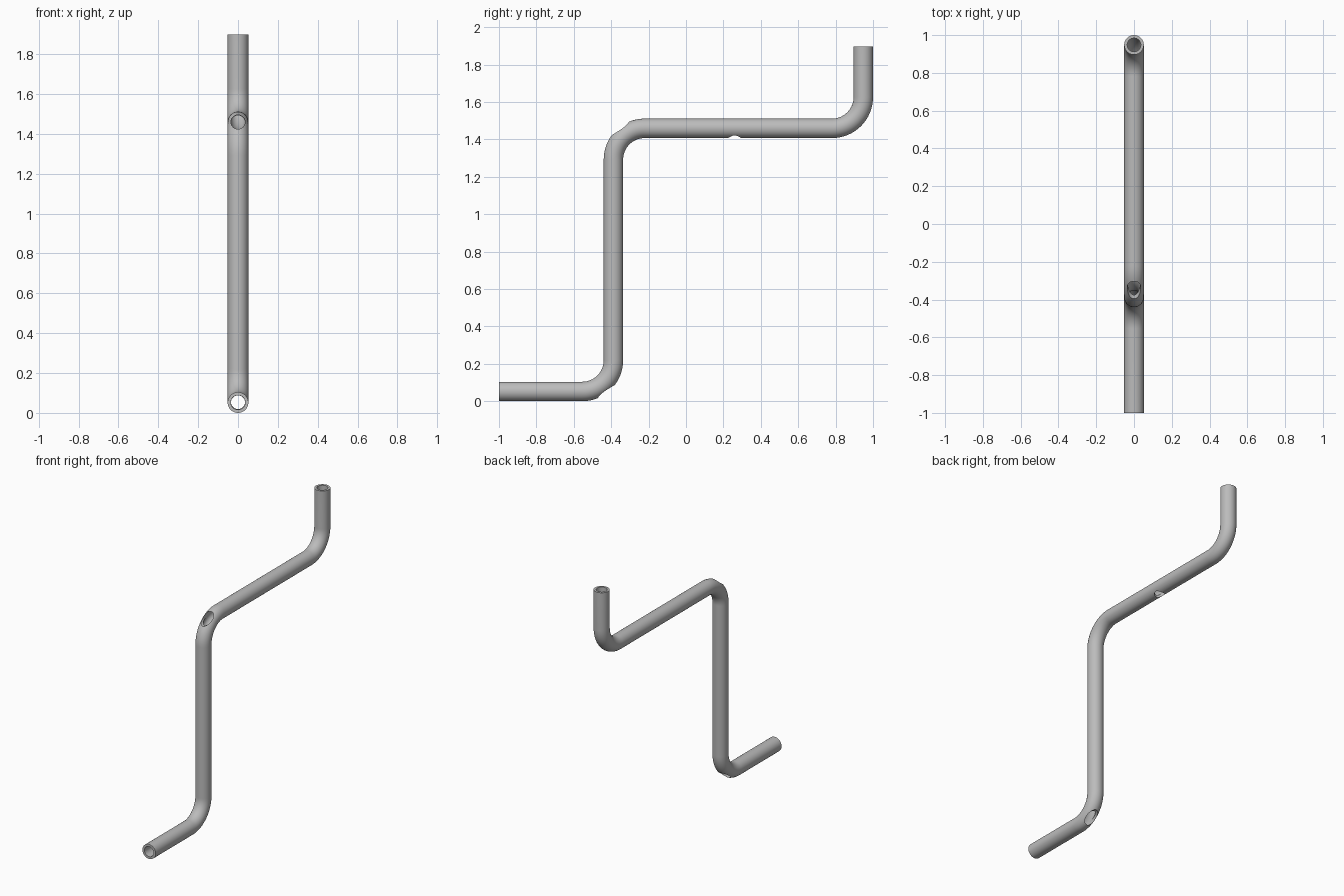
import bpy, bmesh, math
from mathutils import Vector, Matrix

cube = bpy.data.objects.get("Cube")
if cube:
    bpy.data.objects.remove(cube, do_unlink=True)

OUTER, INNER, BEND = 0.052, 0.036, 0.167
SIDES, STEPS = 48, 16

grey = bpy.data.materials.new("tube_grey")
grey.use_nodes = True
grey.diffuse_color = (0.5, 0.5, 0.5, 1)
grey.node_tree.nodes["Principled BSDF"].inputs["Base Color"].default_value = (0.5, 0.5, 0.5, 1)

# Centre line corners in the y-z plane
corners = [Vector((0, y, z)) for y, z in
           [(-1, 0.052), (-0.388, 0.052), (-0.388, 1.459), (0.948, 1.459), (0.948, 1.897)]]


def centre_line():
    """Stations (point, tangent) with rounded corners."""
    stations = [(corners[0], (corners[1] - corners[0]).normalized())]
    for a, b, c in zip(corners, corners[1:], corners[2:]):
        u, v = (b - a).normalized(), (c - b).normalized()
        centre = b - u * BEND + v * BEND
        for i in range(STEPS + 1):
            t = math.pi / 2 * i / STEPS
            stations.append((centre + BEND * (u * math.sin(t) - v * math.cos(t)),
                             u * math.cos(t) + v * math.sin(t)))
    stations.append((corners[-1], (corners[-1] - corners[-2]).normalized()))
    return stations


def ring(bm, point, tangent, radius):
    side = Vector((1, 0, 0))
    up = side.cross(tangent)
    angles = [2 * math.pi * i / SIDES for i in range(SIDES)]
    return [bm.verts.new(point + radius * (side * math.cos(a) + up * math.sin(a))) for a in angles]


def bridge(bm, r, s):
    for i in range(SIDES):
        j = (i + 1) % SIDES
        bm.faces.new((r[i], r[j], s[j], s[i]))


# Hollow bent tube: outer wall, inner wall and the two end rims
bm = bmesh.new()
path = centre_line()
outside = [ring(bm, p, t, OUTER) for p, t in path]
inside = [ring(bm, p, t, INNER) for p, t in path]
loop = outside + inside[::-1]
for r, s in zip(loop, loop[1:] + loop[:1]):
    bridge(bm, r, s)
bmesh.ops.recalc_face_normals(bm, faces=bm.faces)
mesh = bpy.data.meshes.new("bent_tube")
bm.to_mesh(mesh)
bm.free()
tube = bpy.data.objects.new("bent_tube", mesh)
bpy.context.collection.objects.link(tube)
mesh.materials.append(grey)


def drill(name, start, end, radius):
    """Cut a round hole through the wall between two points."""
    start, end = Vector(start), Vector(end)
    axis = end - start
    bpy.ops.mesh.primitive_cylinder_add(vertices=40, radius=radius, depth=axis.length,
                                        location=(start + end) / 2,
                                        rotation=axis.to_track_quat('Z', 'Y').to_euler())
    cutter = bpy.context.object
    cutter.name = name
    cutter.hide_render = True
    cutter.data.materials.append(grey)
    bpy.context.view_layer.objects.active = tube
    mod = tube.modifiers.new(name, 'BOOLEAN')
    mod.operation, mod.solver, mod.object = 'DIFFERENCE', 'EXACT', cutter
    bpy.ops.object.modifier_apply(modifier=name)
    bpy.data.objects.remove(cutter, do_unlink=True)


# Holes through the outside of the two lower bends, and one under the long arm
drill("lower_bend_hole", (0, -0.52, 0.052), (0, -0.3, 0.052), 0.0355)
drill("upper_bend_hole", (0, -0.5, 1.459), (0, -0.26, 1.459), 0.0355)
drill("underside_hole", (0, 0.26, 1.38), (0, 0.26, 1.455), 0.035)

bpy.ops.object.select_all(action='DESELECT')
tube.select_set(True)
bpy.context.view_layer.objects.active = tube
bpy.ops.object.shade_smooth_by_angle(angle=math.radians(35))
